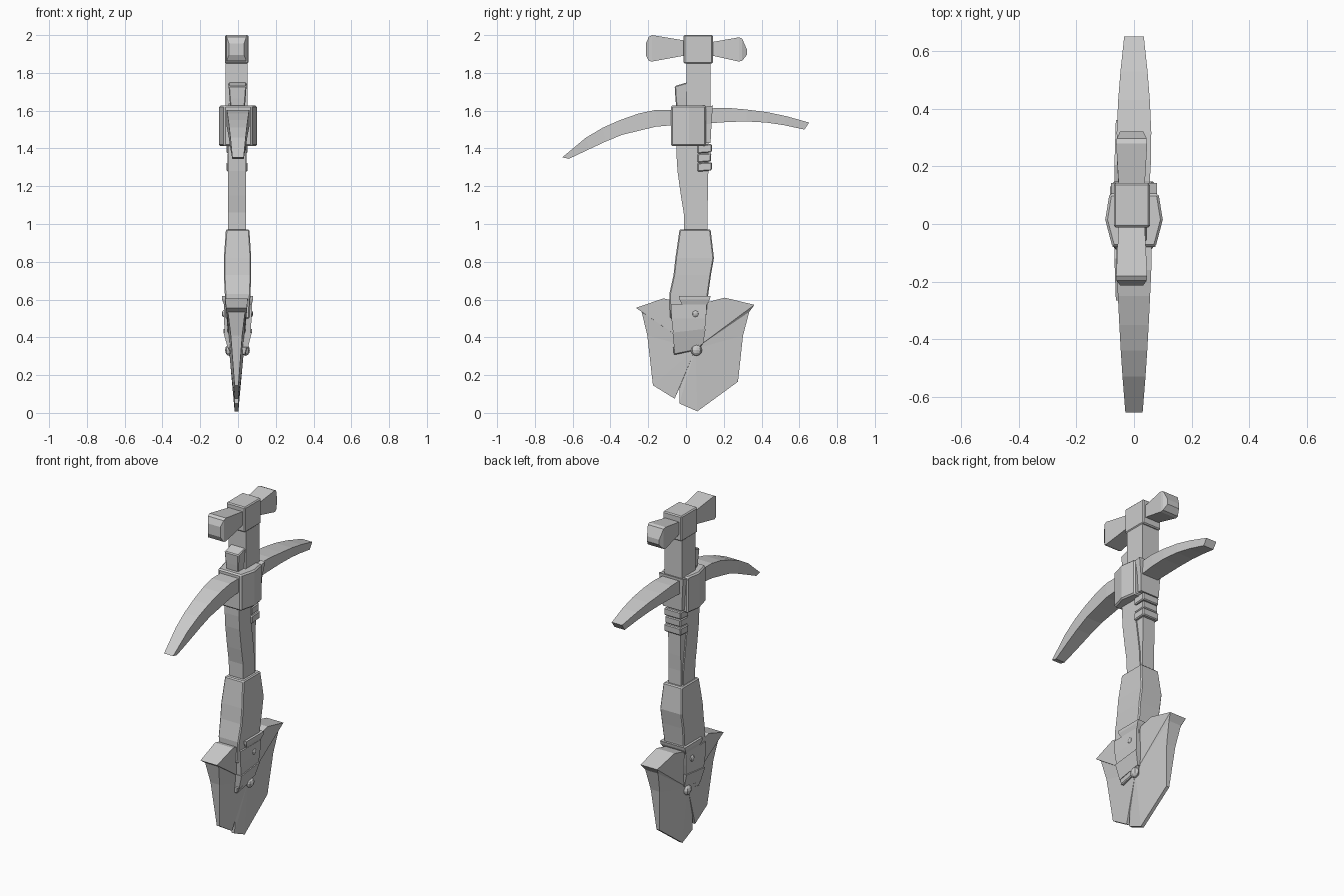
import bpy, bmesh, math
from mathutils import Vector


def make(name, bm, bevel=0):
    bmesh.ops.recalc_face_normals(bm, faces=bm.faces)
    me = bpy.data.meshes.new(name)
    bm.to_mesh(me)
    bm.free()
    ob = bpy.data.objects.new(name, me)
    bpy.context.collection.objects.link(ob)
    if bevel:
        m = ob.modifiers.new("bevel", "BEVEL")
        m.width, m.segments = bevel, 1
    return ob


def loft(name, rings, bevel=0):
    """Skin a closed solid through equal-sized rings of points."""
    bm = bmesh.new()
    vs = [[bm.verts.new(p) for p in r] for r in rings]
    n = len(vs[0])
    for a, b in zip(vs, vs[1:]):
        for i in range(n):
            j = (i + 1) % n
            bm.faces.new((a[i], a[j], b[j], b[i]))
    bm.faces.new(vs[0])
    bm.faces.new(vs[-1])
    return make(name, bm, bevel)


def level(z, x0, x1, y0, y1, tilt=0):
    """Rectangle across the shaft; tilt raises its back edge."""
    return [(x0, y0, z), (x1, y0, z), (x1, y1, z + tilt), (x0, y1, z + tilt)]


def slice_y(y, hw, z0, z1, cx=0, lean=0):
    """Rectangle across an arm that runs along y."""
    return [(cx - hw, y + lean, z0), (cx + hw, y + lean, z0), (cx + hw, y, z1), (cx - hw, y, z1)]


def box(name, x0, x1, y0, y1, z0, z1, bevel=0):
    return loft(name, [level(z0, x0, x1, y0, y1), level(z1, x0, x1, y0, y1)], bevel)


# Hammer head
box("hammer_block", -0.07, 0.055, -0.012, 0.142, 1.85, 2.0, 0.006)
loft("hammer_front", [slice_y(0, 0.045, 1.893, 1.97, -.008), slice_y(-0.18, 0.054, 1.86, 2.0, -.008),
                      slice_y(-0.197, 0.052, 1.864, 1.99, -.008), slice_y(-0.213, 0.04, 1.895, 1.955, -.008)])
loft("hammer_back", [slice_y(0.13, 0.045, 1.893, 1.962, -.008), slice_y(0.28, 0.054, 1.86, 1.988, -.008),
                     slice_y(0.297, 0.052, 1.864, 1.982, -.008), slice_y(0.322, 0.04, 1.895, 1.925, -.008)])

# Upper shaft and the peg on its front
box("upper_shaft", -0.065, 0.05, 0.002, 0.13, 1.55, 1.86)
loft("peg", [level(1.60, -.04, .035, -.05, .02), level(1.665, -.045, .04, -.056, .02),
             level(1.73, -.05, .045, -.06, .02, .024)], 0.005)

# Collar that holds the pick
hexa = [(-.075, -.08), (.075, -.08), (.1, .015), (.085, .106), (-.085, .106), (-.1, .015)]
loft("collar", [[(x, y, z) for x, y in hexa] for z in (1.412, 1.628)], 0.008)
loft("collar_back", [level(1.43, -.065, .06, .08, .13), level(1.53, -.07, .065, .08, .135),
                     level(1.615, -.08, .08, .08, .142, .012)])
box("collar_wedge", -0.05, 0.035, -0.03, 0.05, 1.6, 1.637)

# Curved pick arms: y, half width, bottom, top, lean of the bottom edge
front = [(-.05, .06, 1.525, 1.605, 0), (-.16, .06, 1.515, 1.604, 0), (-.25, .056, 1.495, 1.585, .006),
         (-.35, .051, 1.472, 1.55, .012), (-.44, .046, 1.437, 1.51, .016), (-.53, .04, 1.397, 1.457, .02),
         (-.655, .03, 1.345, 1.353, .035)]
back = [(.09, .05, 1.53, 1.6, 0), (.15, .055, 1.535, 1.614, 0), (.22, .059, 1.54, 1.615, 0),
        (.32, .06, 1.543, 1.606, 0), (.43, .055, 1.537, 1.592, -.004), (.53, .047, 1.523, 1.571, -.01),
        (.652, .034, 1.5, 1.537, -.025)]
for nm, arm in (("pick_front", front), ("pick_back", back)):
    loft(nm, [slice_y(y, w, a, b, 0, l) for y, w, a, b, l in arm])

# Bent middle shaft with a splinter split off the back
loft("middle_shaft", [level(z, -.053, .042, a, b) for z, a, b in
                      [(.95, -.01, .1), (1.06, -.012, .097), (1.15, -.027, .085),
                       (1.28, -.045, .066), (1.36, -.05, .068), (1.45, -.05, .08)]])
loft("splinter", [level(z, -.046, .035, a, b) for z, a, b in
                  [(.95, .07, .114), (1.06, .065, .113), (1.15, .06, .116), (1.28, .05, .118), (1.45, .05, .12)]])

# Cord bands wrapped on the back
for i in range(3):
    z = 1.277 + i * 0.048
    s = 0.004 * (i % 2)
    loft("cord_band_%d" % (i + 1), [level(z, -.06 + s, .05 - s, .06, .136 - s, .006),
                                    level(z + .046, -.06 + s, .05 - s, .06, .138 - s, .004)], 0.005)

# Lower grip
loft("lower_grip", [level(.5, -.066, .06, -.085, .105), level(.63, -.07, .066, -.088, .118),
                    level(.73, -.075, .07, -.066, .132), level(.82, -.075, .07, -.056, .148),
                    level(.972, -.064, .06, -.034, .13)], 0.006)

# Shovel socket, strap, tongue and rim
loft("socket", [level(.42, -.07, .066, -.068, .1, .02), level(.50, -.075, .072, -.077, .106),
                level(.575, -.075, .074, -.08, .11)])
loft("socket_strap", [level(.335, -.052, .05, -.062, .09, .028), level(.425, -.077, .073, -.071, .104, .02)])
loft("socket_tongue", [level(.307, -.042, .04, -.064, .07, .028), level(.35, -.052, .05, -.068, .09, .02)], 0.005)
loft("socket_rim", [level(.567, -.072, .07, -.018, .108), level(.6, -.084, .08, -.034, .126),
                    level(.618, -.084, .08, -.036, .13)])

# Rivets on both sides
for nm, z, y, r, cx in (("rivet_upper", .525, .05, .02, .068), ("rivet_lower", .332, .055, .03, .043)):
    for side in (-1, 1):
        bm = bmesh.new()
        bmesh.ops.create_uvsphere(bm, u_segments=8, v_segments=6, radius=r)
        bmesh.ops.scale(bm, vec=(.75, 1, 1), verts=bm.verts)
        bmesh.ops.translate(bm, vec=Vector((side * cx - .003, y, z)), verts=bm.verts)
        make(nm + ("_right" if side > 0 else "_left"), bm)

# Shovel blade: outline (y, z, half thickness) fanned from a raised centre
outline = [(-.265, .556, .055), (-.12, .606, .06), (.05, .57, .06), (.205, .61, .06), (.362, .572, .055),
           (.335, .535, .042), (.302, .41, .03), (.275, .165, .01), (.06, .008, .01), (-.035, .05, .01),
           (-.033, .137, .012), (-.06, .075, .01), (-.175, .146, .01), (-.205, .41, .03), (-.235, .535, .045)]
bm = bmesh.new()
sides = []
for s in (-1, 1):
    ring = [bm.verts.new((s * t - .008, y, z)) for y, z, t in outline]
    hub = bm.verts.new((s * .04 - .008, .05, .34))
    for a, b in zip(ring, ring[1:] + ring[:1]):
        bm.faces.new((hub, a, b))
    sides.append(ring)
for i in range(len(outline)):
    j = (i + 1) % len(outline)
    bm.faces.new((sides[0][i], sides[0][j], sides[1][j], sides[1][i]))
make("shovel_blade", bm)
